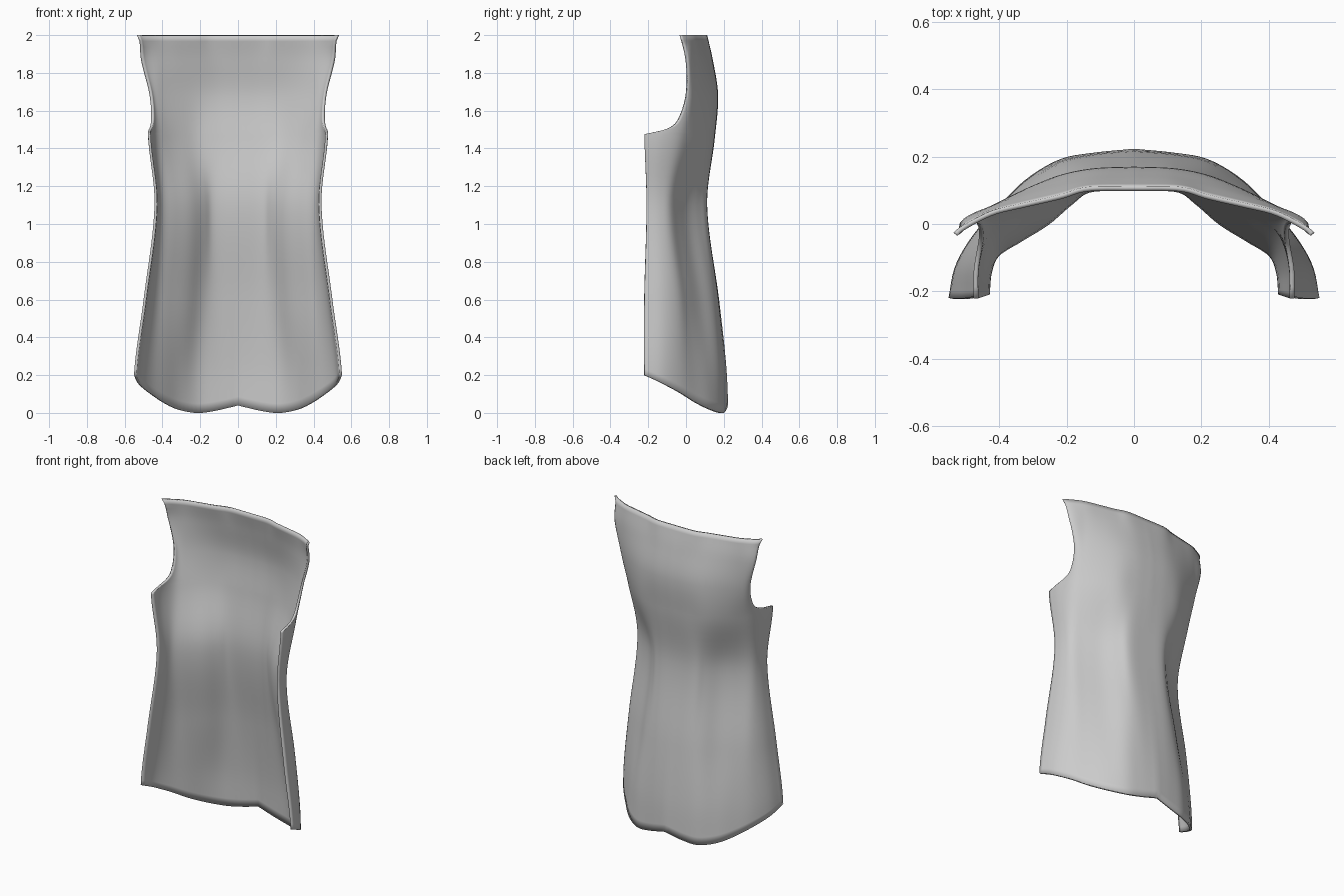
import bpy, bmesh

if "Cube" in bpy.data.objects:
    bpy.data.objects.remove(bpy.data.objects["Cube"])

# Half cross-sections (x, y) from centre back to side edge, keyed by height
SECTIONS = [
    (0.00, [(0, .225), (.12, .212), (.22, .192), (.32, .135), (.40, .06), (.47, -.02), (.53, -.12), (.555, -.215)]),
    (0.25, [(0, .213), (.12, .202), (.22, .178), (.31, .115), (.39, .045), (.47, -.03), (.525, -.12), (.547, -.22)]),
    (0.60, [(0, .175), (.12, .168), (.20, .138), (.28, .07), (.37, .01), (.44, -.04), (.485, -.12), (.50, -.22)]),
    (1.10, [(0, .112), (.13, .108), (.19, .07), (.26, .01), (.34, -.04), (.41, -.085), (.435, -.14), (.442, -.208)]),
    (1.45, [(0, .152), (.12, .147), (.22, .128), (.31, .08), (.39, .02), (.445, -.04), (.473, -.13), (.475, -.22)]),
    (1.68, [(0, .17), (.12, .165), (.22, .145), (.32, .105), (.42, .05), (.467, .005), (.475, -.1), (.475, -.22)]),
    (1.87, [(0, .142), (.12, .137), (.22, .117), (.32, .09), (.42, .055), (.515, .005), (.53, -.1), (.53, -.22)]),
    (2.00, [(0, .112), (.14, .110), (.22, .087), (.32, .064), (.42, .04), (.50, 0), (.537, -.028), (.545, -.06)]),
]
HEM = [.04, .012, 0, .018, .055, .105, .155, .2]
ARMHOLE = [(1.475, -.22), (1.49, -.15), (1.505, -.095), (1.53, -.055), (1.57, -.03),
           (1.63, -.008), (1.7, .006), (1.8, .012), (1.9, .002), (2.0, -.026)]


def spline(ts, vs, t):
    """Cubic through uneven keys."""
    n = len(ts)
    i = 0
    while i < n - 2 and t > ts[i + 1]:
        i += 1

    def slope(k):
        a, b = max(k - 1, 0), min(k + 1, n - 1)
        return (vs[b] - vs[a]) / (ts[b] - ts[a])
    h = ts[i + 1] - ts[i]
    f = min(max((t - ts[i]) / h, 0), 1)
    return ((2*f**3 - 3*f*f + 1) * vs[i] + (f**3 - 2*f*f + f) * h * slope(i)
            + (3*f*f - 2*f**3) * vs[i + 1] + (f**3 - f*f) * h * slope(i + 1))


KEYS_Z = [z for z, _ in SECTIONS]
KEYS_S = list(range(8))


def section(z):
    return [[spline(KEYS_Z, [p[k][a] for _, p in SECTIONS], z) for k in range(8)] for a in (0, 1)]


def side_limit(z):
    """Where along the section the armhole cuts it off."""
    if z <= ARMHOLE[0][0]:
        return 7.0
    target = spline([a for a, _ in ARMHOLE], [b for _, b in ARMHOLE], z)
    ys = section(z)[1]
    lo, hi = 3.0, 7.0
    for _ in range(25):
        mid = (lo + hi) / 2
        if spline(KEYS_S, ys, mid) > target:
            lo = mid
        else:
            hi = mid
    return lo


# Row heights, packed closer at the underarm corner
rows = [i * 0.05 for i in range(29)] + [1.44, 1.465, 1.475, 1.482, 1.49, 1.497, 1.505, 1.517,
        1.53, 1.55, 1.57, 1.6, 1.63] + [1.67 + i * 0.03 for i in range(12)]
COLS = 32

bm = bmesh.new()
grid = []
for r in rows:
    limit = side_limit(r)
    line = []
    for c in range(-COLS, COLS + 1):
        s = abs(c) / COLS * limit
        z = r
        if r < 0.6:   # blend into the curved shirt-tail hem
            hem = spline(KEYS_S, HEM, s)
            z = hem + r * (0.6 - hem) / 0.6
        xs, ys = section(z)
        x = spline(KEYS_S, xs, s) * (1 if c >= 0 else -1)
        line.append(bm.verts.new((x, spline(KEYS_S, ys, s), z)))
    grid.append(line)
for a, b in zip(grid, grid[1:]):
    for i in range(2 * COLS):
        bm.faces.new((a[i + 1], a[i], b[i], b[i + 1]))   # outside faces the back

mesh = bpy.data.meshes.new("garment_back_panel")
bm.to_mesh(mesh)
bm.free()
panel = bpy.data.objects.new("garment_back_panel", mesh)
bpy.context.collection.objects.link(panel)

# Cloth thickness, growing inwards
solid = panel.modifiers.new("thickness", 'SOLIDIFY')
solid.thickness = 0.014
solid.offset = -1

bpy.context.view_layer.objects.active = panel
panel.select_set(True)
bpy.ops.object.shade_smooth_by_angle(angle=0.8)
